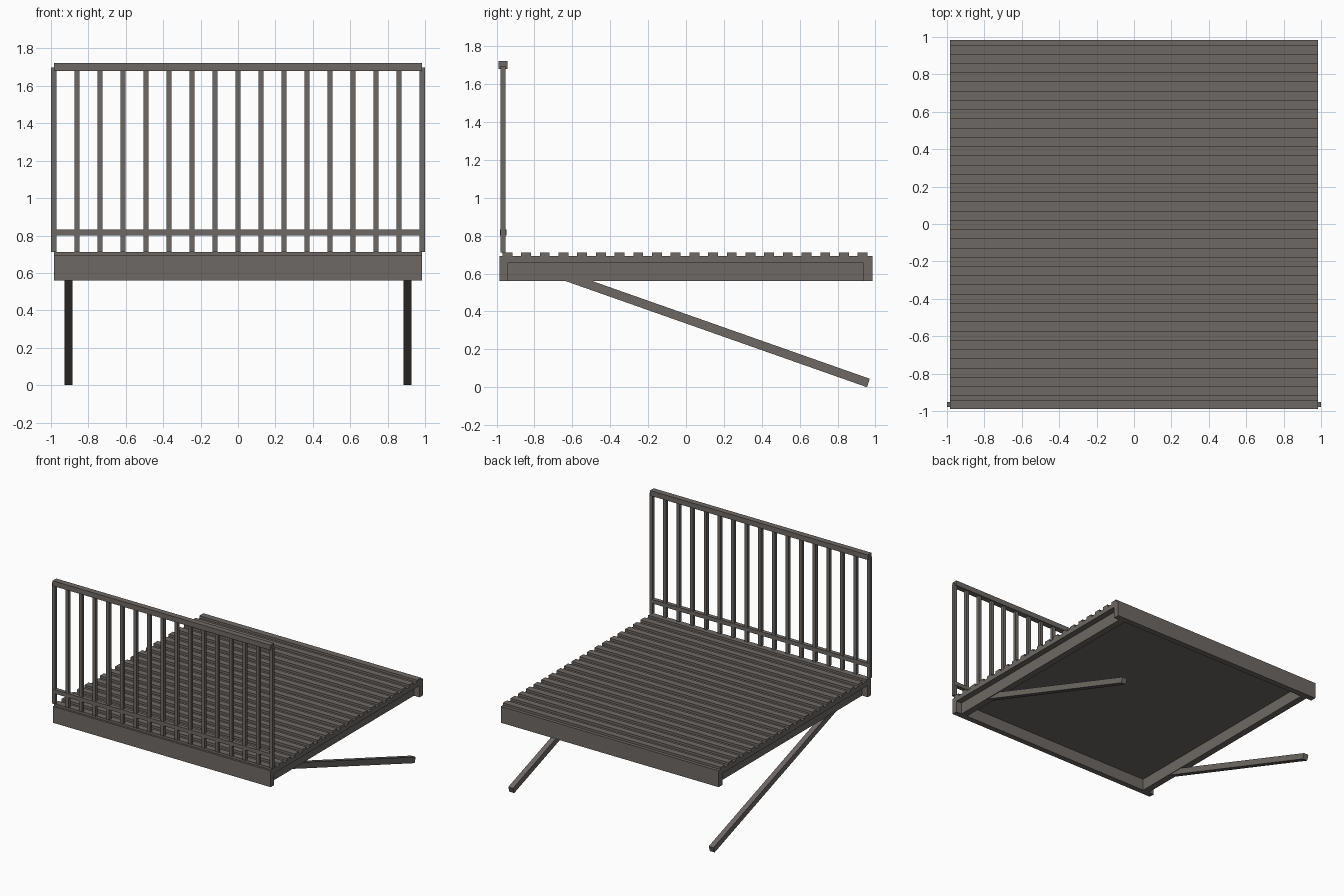
import bpy, bmesh, math
from mathutils import Vector

cube = bpy.data.objects.get("Cube")
if cube:
    bpy.data.objects.remove(cube, do_unlink=True)

# Single painted-timber colour
paint = bpy.data.materials.new("warm_grey_paint")
paint.use_nodes = True
colour = (0.155, 0.141, 0.13, 1)
paint.diffuse_color = colour
paint.node_tree.nodes["Principled BSDF"].inputs["Base Color"].default_value = colour


def finish(name, bm):
    bmesh.ops.recalc_face_normals(bm, faces=bm.faces)
    mesh = bpy.data.meshes.new(name)
    bm.to_mesh(mesh)
    bm.free()
    mesh.materials.append(paint)
    obj = bpy.data.objects.new(name, mesh)
    bpy.context.collection.objects.link(obj)
    return obj


def box(name, x, y, z):
    """Box from (min, max) ranges."""
    bm = bmesh.new()
    bmesh.ops.create_cube(bm, size=1)
    for v in bm.verts:
        for i, (lo, hi) in enumerate((x, y, z)):
            v.co[i] = lo if v.co[i] < 0 else hi
    return finish(name, bm)


def extrude_x(name, profile, x0, x1):
    """Extrude a (y, z) profile along x."""
    bm = bmesh.new()
    face = bm.faces.new([bm.verts.new((x0, y, z)) for y, z in profile])
    ext = bmesh.ops.extrude_face_region(bm, geom=[face])
    moved = [g for g in ext["geom"] if isinstance(g, bmesh.types.BMVert)]
    bmesh.ops.translate(bm, verts=moved, vec=(x1 - x0, 0, 0))
    return finish(name, bm)


W = 0.985          # half width of the platform
LOW, SLAB, TOP = 0.56, 0.655, 0.693
SLAT_TOP = 0.712

# Platform: slab with a deep beam along the front and back
extrude_x("platform", [(-W, LOW), (-0.94, LOW), (-0.94, SLAB), (0.937, SLAB),
                       (0.937, LOW), (W, LOW), (W, TOP), (-W, TOP)], -W, W)

# Floor slats
for i in range(20):
    y = -0.943 + i * 0.0987
    box(f"floor_slat_{i + 1}", (-W, W), (y - 0.026, y + 0.026), (TOP, SLAT_TOP))

# Inset side beams and sloping braces
angle = math.radians(19.4)
along = Vector((0, -math.cos(angle), math.sin(angle)))
across = Vector((0, math.sin(angle), math.cos(angle))) * 0.0235
foot = Vector((0, 0.963, 0.022))
head = foot + along * 1.74
brace = [(p.y, p.z) for p in (foot - across, foot + across, head + across, head - across)]
for side, s in (("left", 1), ("right", -1)):
    box(f"{side}_side_beam", sorted((s * 0.88, s * 0.935)), (-0.94, 0.937), (LOW, SLAB))
    extrude_x(f"{side}_brace", brace, s * 0.885, s * 0.928)

# Railing
for i in range(17):
    x = W * (i / 8 - 1)
    box(f"baluster_{i + 1}", (x - 0.0135, x + 0.0135), (-0.979, -0.952), (SLAT_TOP, 1.697))
box("top_rail", (-W, W), (-0.989, -0.942), (1.68, 1.722))
box("lower_rail", (-W, W), (-0.982, -0.949), (0.8, 0.832))
